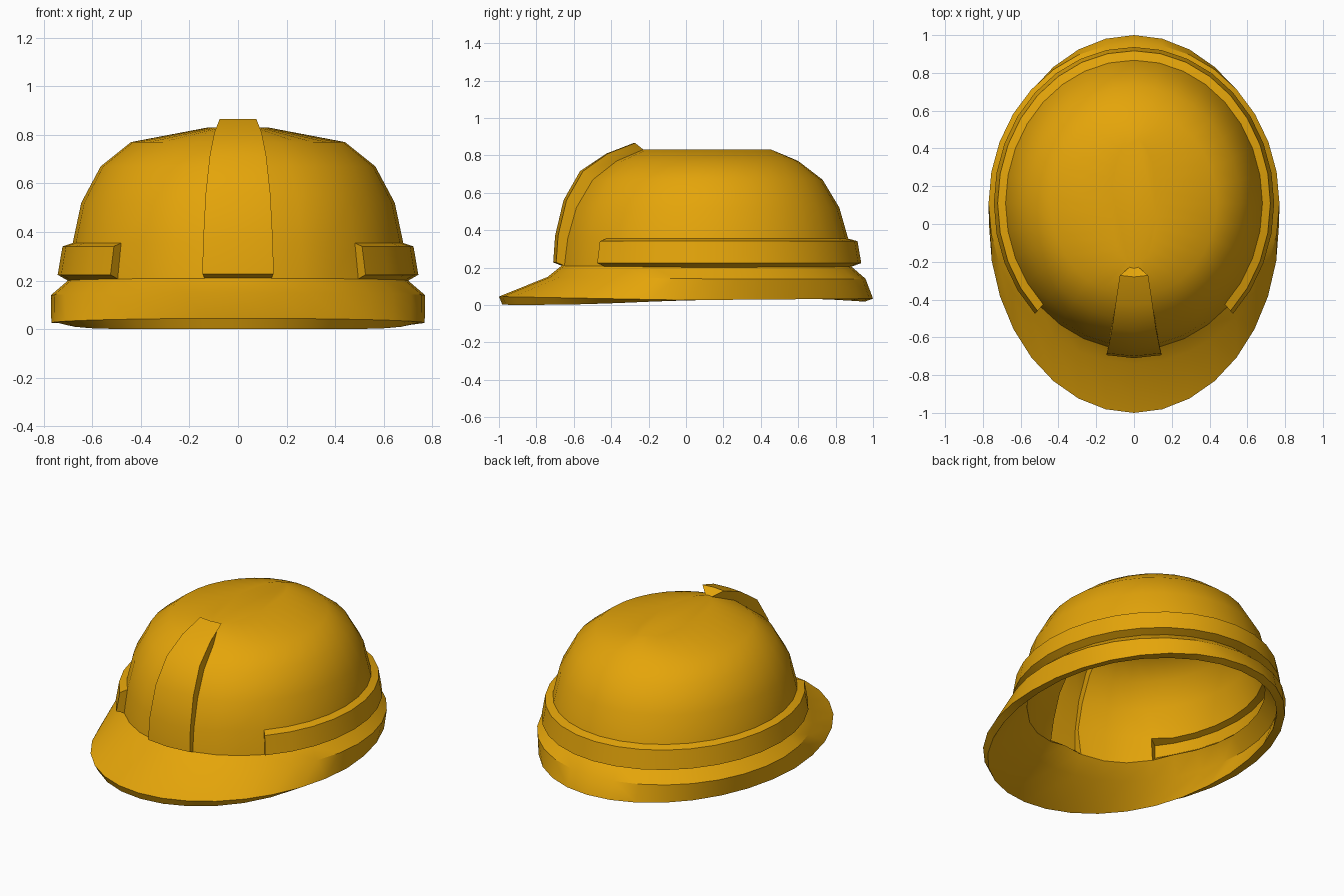
import bpy, bmesh, math
from mathutils import Vector

if "Cube" in bpy.data.objects:
    bpy.data.objects.remove(bpy.data.objects["Cube"])

N = 32                      # sides around the helmet
CY = 0.11                   # centre of the dome in y

paint = bpy.data.materials.new("yellow_plastic")
paint.diffuse_color = (0.78, 0.375, 0.003, 1)
paint.use_nodes = True
paint.node_tree.nodes["Principled BSDF"].inputs["Base Color"].default_value = paint.diffuse_color
bm = bmesh.new()


def ring_point(k, rx, ry, z, cy=CY):
    """Point k on an ellipse; k = 0 is the front. z = (front, side, back) or a number."""
    a = 2 * math.pi * k / N
    c = math.cos(a)
    if isinstance(z, tuple):
        z = z[1] + ((z[0] if c > 0 else z[2]) - z[1]) * abs(c)
    return Vector((rx * math.sin(a), cy - ry * c, z))


def skin(rows, closed=False, skip=None, caps=()):
    """Skin rows of points with quads; caps are extra polygons of points."""
    cols = len(rows[0])
    grid = [[bm.verts.new(p) for p in row] for row in rows]
    for r in range(len(rows) - 1):
        for k in range(cols if closed else cols - 1):
            if skip and skip(r, k):
                continue
            j = (k + 1) % cols
            bm.faces.new((grid[r][k], grid[r][j], grid[r + 1][j], grid[r + 1][k]))
    for cap in caps:
        bm.faces.new([bm.verts.new(p) for p in cap])


# Dome: open underneath the ridge and the side band, which are hollow
BASE = (0.70, 0.775, (0.21, 0.20, 0.205))
dome = [BASE, (0.68, 0.757, 0.355), (0.645, 0.71, 0.52),
        (0.565, 0.62, 0.67), (0.44, 0.49, 0.77), (0.12, 0.345, 0.831)]
rows = [[ring_point(k, *r) for k in range(N)] for r in dome]
skin(rows, True,
     skip=lambda r, k: k in (0, N - 1) or (r == 0 and 4 <= k < N - 4),
     caps=[rows[-1]])

# Brim: flared skirt and peak
brim = [BASE + (CY,), (0.77, 0.85, (0.15, 0.14, 0.14), CY),
        (0.768, 1.0, (0.045, 0.026, 0.034), 0.0)]
skin([[ring_point(k, *r) for k in range(N)] for r in brim], True)

# Side band: raised strip around the sides and back
band = [BASE, (0.742, 0.827, 0.224), (0.722, 0.807, 0.341), dome[1]]
brows = [[ring_point(k, *r) for k in range(4, N - 3)] for r in band]
skin(brows, caps=[[r[0] for r in brows], [r[-1] for r in brows]])

# Front ridge: raised tapering strip up the front of the dome
ridge = [(0.147, -0.71, 0.228), (0.143, -0.70, 0.37), (0.133, -0.655, 0.56),
         (0.116, -0.567, 0.715), (0.097, -0.425, 0.81), (0.075, -0.28, 0.866)]
rrows = []
for (hx, y, z), r in zip(ridge, dome):
    left, right = ring_point(-1, *r), ring_point(1, *r)
    back = 0.016 if z < 0.8 else 0.008
    rrows.append([left, Vector((-hx, y + back, z)), Vector((0, y, z)),
                  Vector((hx, y + back, z)), right])


def end_row(r):
    a, m, b = (ring_point(k, *r) for k in (-1, 0, 1))
    return [a, a.copy(), m, b, b.copy()]


skin([end_row(dome[0])] + rrows + [end_row(dome[-1])])

# Weld the parts into one outer skin facing outwards
bmesh.ops.remove_doubles(bm, verts=bm.verts, dist=0.0005)
bmesh.ops.recalc_face_normals(bm, faces=bm.faces)
mid = Vector((0, 0.1, 0.25))
if sum(f.normal.dot(f.calc_center_median() - mid) * f.calc_area() for f in bm.faces) < 0:
    bmesh.ops.reverse_faces(bm, faces=bm.faces)
me = bpy.data.meshes.new("helmet_shell")
bm.to_mesh(me)
bm.free()
me.materials.append(paint)
helmet = bpy.data.objects.new("helmet_shell", me)
bpy.context.collection.objects.link(helmet)

# Wall thickness, inwards
wall = helmet.modifiers.new("wall", 'SOLIDIFY')
wall.thickness = 0.047
wall.offset = -1
helmet.select_set(True)
bpy.context.view_layer.objects.active = helmet
bpy.ops.object.modifier_apply(modifier="wall")
bpy.ops.object.shade_smooth_by_angle(angle=math.radians(30))
